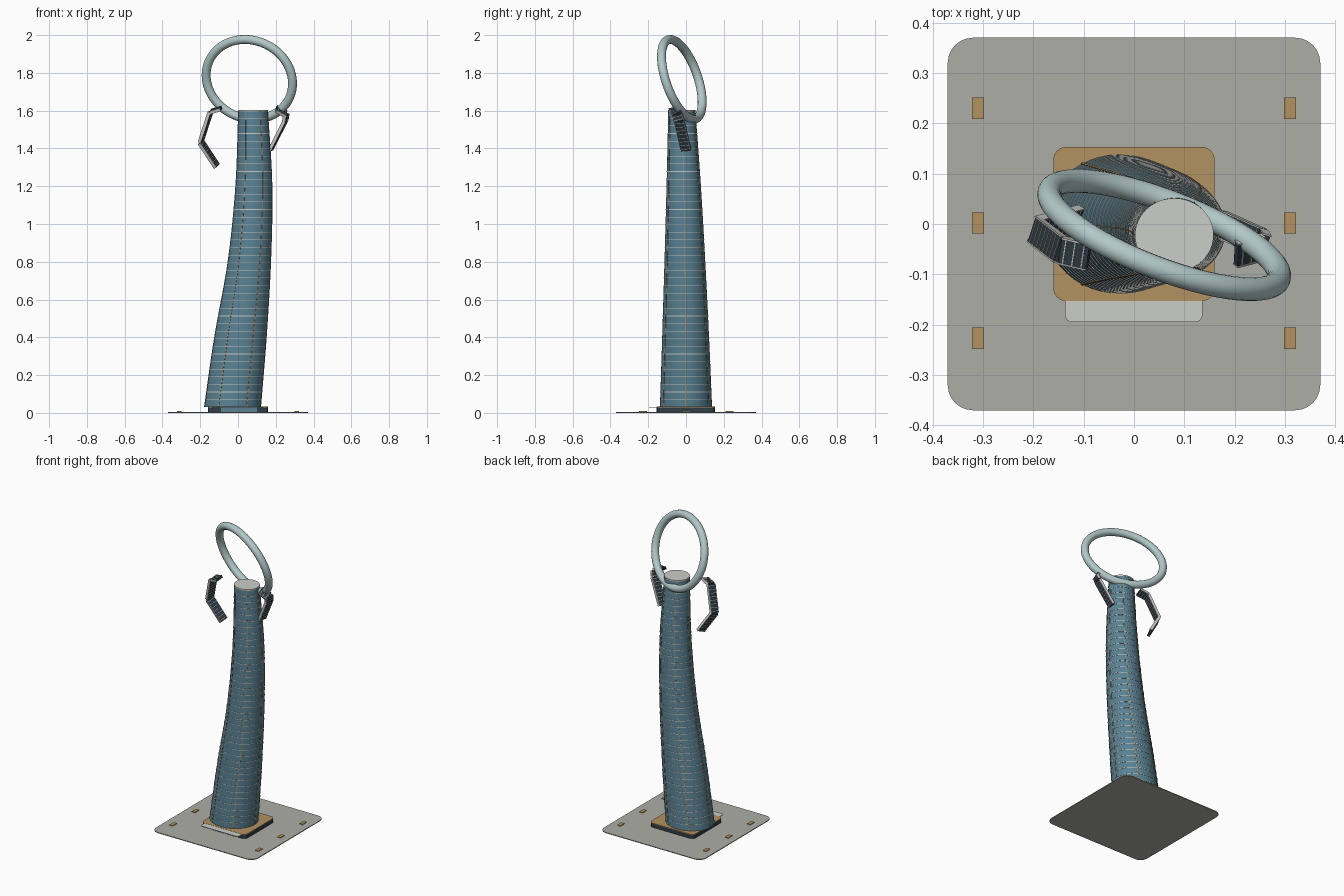
import bpy, bmesh, math
from mathutils import Vector, Matrix

if "Cube" in bpy.data.objects:
    bpy.data.objects.remove(bpy.data.objects["Cube"])


def material(name, r, g, b):
    m = bpy.data.materials.new(name)
    m.diffuse_color = (r, g, b, 1)
    m.use_nodes = True
    m.node_tree.nodes["Principled BSDF"].inputs["Base Color"].default_value = m.diffuse_color
    return m


GLASS = material("blue_glass", 0.10, 0.22, 0.29)
PALE = material("pale_panel", 0.60, 0.61, 0.58)
STONE = material("stone", 0.42, 0.42, 0.38)
TAN = material("tan_wood", 0.45, 0.29, 0.12)
DARK = material("dark_metal", 0.03, 0.045, 0.06)
RING = material("ring_metal", 0.45, 0.58, 0.58)


def finish(name, bm, mat, smooth=False):
    bmesh.ops.recalc_face_normals(bm, faces=bm.faces)
    me = bpy.data.meshes.new(name)
    bm.to_mesh(me)
    bm.free()
    ob = bpy.data.objects.new(name, me)
    bpy.context.collection.objects.link(ob)
    me.materials.append(mat)
    if smooth:
        bpy.context.view_layer.objects.active = ob
        ob.select_set(True)
        bpy.ops.object.shade_smooth_by_angle(angle=math.radians(35))
        ob.select_set(False)
    return ob


def slab(name, x0, x1, y0, y1, z0, z1, mat, radius=0.0):
    bm = bmesh.new()
    bmesh.ops.create_cube(bm, size=1)
    for v in bm.verts:
        v.co = ((x0 + x1) / 2 + v.co.x * (x1 - x0),
                (y0 + y1) / 2 + v.co.y * (y1 - y0),
                (z0 + z1) / 2 + v.co.z * (z1 - z0))
    if radius:
        edges = [e for e in bm.edges if abs(e.verts[0].co.z - e.verts[1].co.z) > 1e-5]
        bmesh.ops.bevel(bm, geom=edges, offset=radius, segments=6, profile=0.5, affect='EDGES')
    return finish(name, bm, mat)


def loft(bm, sections, closed=False):
    rows = [[bm.verts.new(p) for p in s] for s in sections]
    n = len(rows[0])
    pairs = list(zip(rows, rows[1:])) + ([(rows[-1], rows[0])] if closed else [])
    for a, b in pairs:
        for i in range(n):
            j = (i + 1) % n
            bm.faces.new((a[i], a[j], b[j], b[i]))
    if not closed:
        bm.faces.new(rows[0])
        bm.faces.new(rows[-1])


# Tower silhouette: z, left x, right x, centre y, half depth
PROFILE = [(0.03, -0.178, 0.120, 0.0, 0.138), (0.4, -0.124, 0.150, -0.002, 0.124),
           (0.8, -0.053, 0.173, -0.006, 0.108), (1.2, -0.012, 0.180, -0.012, 0.091),
           (1.6, 0.003, 0.157, -0.022, 0.072)]


def tower_shape(z):
    # Catmull-Rom interpolation along the height
    k = max(i for i in range(4) if z >= PROFILE[i][0] - 1e-6)
    p = [Vector(PROFILE[min(max(k + d, 0), 4)][1:]) for d in (-1, 0, 1, 2)]
    t = (z - PROFILE[k][0]) / (PROFILE[k + 1][0] - PROFILE[k][0])
    if k == 0:
        p[0] = 2 * p[1] - p[2]
    if k == 3:
        p[3] = 2 * p[2] - p[1]
    return p[1] + 0.5 * t * (p[2] - p[0] + t * (2 * p[0] - 5 * p[1] + 4 * p[2] - p[3]
                                               + t * (3 * (p[1] - p[2]) + p[3] - p[0])))


def tower_point(z, ang, grow=0.0):
    x0, x1, cy, ry = tower_shape(z)
    return Vector(((x0 + x1) / 2 + ((x1 - x0) / 2 + grow) * math.cos(ang),
                   cy + (ry + grow) * math.sin(ang), z))


def tower_section(z, grow=0.0, n=48):
    return [tower_point(z, math.tau * i / n, grow) for i in range(n)]


# Plaza, podium, entrance
slab("plaza", -0.37, 0.37, -0.37, 0.37, 0, 0.005, STONE, 0.05)
slab("podium", -0.16, 0.16, -0.153, 0.153, 0.005, 0.029, DARK, 0.025)
slab("podium_deck", -0.16, 0.16, -0.153, 0.153, 0.029, 0.033, TAN, 0.025)
slab("lobby_glass", -0.09, 0.10, -0.156, -0.14, 0.005, 0.028, GLASS)
slab("entrance_canopy", -0.137, 0.136, -0.195, -0.12, 0.028, 0.032, PALE, 0.015)

# Plaza benches
for sx in (-1, 1):
    for y in (-0.227, 0.002, 0.230):
        slab("bench", sx * 0.31 - 0.012, sx * 0.31 + 0.012, y - 0.021, y + 0.021, 0.005, 0.009, TAN)

# Curved tower and its roof
bm = bmesh.new()
loft(bm, [tower_section(0.03 + 1.57 * i / 40) for i in range(41)])
finish("tower", bm, GLASS, True)
bm = bmesh.new()
loft(bm, [tower_section(1.596, 0.001), [p + Vector((0, 0, 0.008)) for p in tower_section(1.596, 0.001)]])
finish("tower_roof", bm, PALE, True)

# Thin floor ledges
bm = bmesh.new()
for i in range(1, 39):
    z = 0.03 + i * 1.57 / 39
    loft(bm, [tower_section(z - 0.0015, 0.0015), tower_section(z + 0.0015, 0.0015)])
finish("floor_ledges", bm, PALE)

# Six vertical ribs
bm = bmesh.new()
for k in range(6):
    a = math.tau * k / 6
    rows = []
    for i in range(25):
        z = 0.03 + 1.57 * i / 24
        rows.append([tower_point(z, a + s * 0.014, g)
                     for s, g in ((-1, -0.002), (1, -0.002), (1, 0.002), (-1, 0.002))])
    loft(bm, rows)
finish("tower_ribs", bm, TAN)

# Tilted oval ring at the top
th, tilt = math.radians(21.2), math.radians(17.4)
U = Vector((math.cos(th), -math.sin(th), 0))
V = Vector((-math.sin(th) * math.sin(tilt), -math.cos(th) * math.sin(tilt), math.cos(tilt)))
N = U.cross(V)
C = Vector((0.06, -0.022, 1.766))
bm = bmesh.new()
rows = []
for i in range(64):
    a = math.tau * i / 64
    out = (U * math.cos(a) * 0.221 + V * math.sin(a) * 0.244).normalized()
    p = C + U * 0.244 * math.cos(a) + V * 0.221 * math.sin(a)
    rows.append([p + 0.0235 * (out * math.cos(b) + N * math.sin(b))
                 for b in (math.tau * j / 16 for j in range(16))])
loft(bm, rows, True)
finish("crown_ring", bm, RING, True)


# Folded side panels hanging beside the ring
def add_box(bm, a, b, width, thick, shift=0.0):
    d = (b - a).normalized()
    w = (N - d * N.dot(d)).normalized()
    t = d.cross(w)
    loft(bm, [[p + w * (shift + i * width / 2) + t * j * thick / 2
               for i, j in ((-1, -1), (1, -1), (1, 1), (-1, 1))] for p in (a, b)])


ARMS = {"left": [(-0.09, -0.065, 1.612), (-0.145, -0.052, 1.595), (-0.197, -0.012, 1.435), (-0.112, 0.01, 1.305)],
        "right": [(0.203, -0.06, 1.61), (0.256, -0.046, 1.58), (0.25, -0.035, 1.545), (0.172, 0.0, 1.39)]}
for side, pts in ARMS.items():
    pts = [Vector(p) for p in pts]
    panel, trim = bmesh.new(), bmesh.new()
    for a, b in zip(pts, pts[1:]):
        add_box(panel, a, b, 0.05, 0.014)
        for s in (-0.026, 0.026):
            add_box(trim, a, b, 0.003, 0.018, s)
        n = max(1, round((b - a).length / 0.022))
        step = (b - a) / n
        for i in range(n):
            m = a + step * (i + 0.5)
            add_box(trim, m - step.normalized() * 0.0012, m + step.normalized() * 0.0012, 0.052, 0.017)
    finish(side + "_folded_panel", panel, DARK)
    finish(side + "_panel_trim", trim, PALE)
